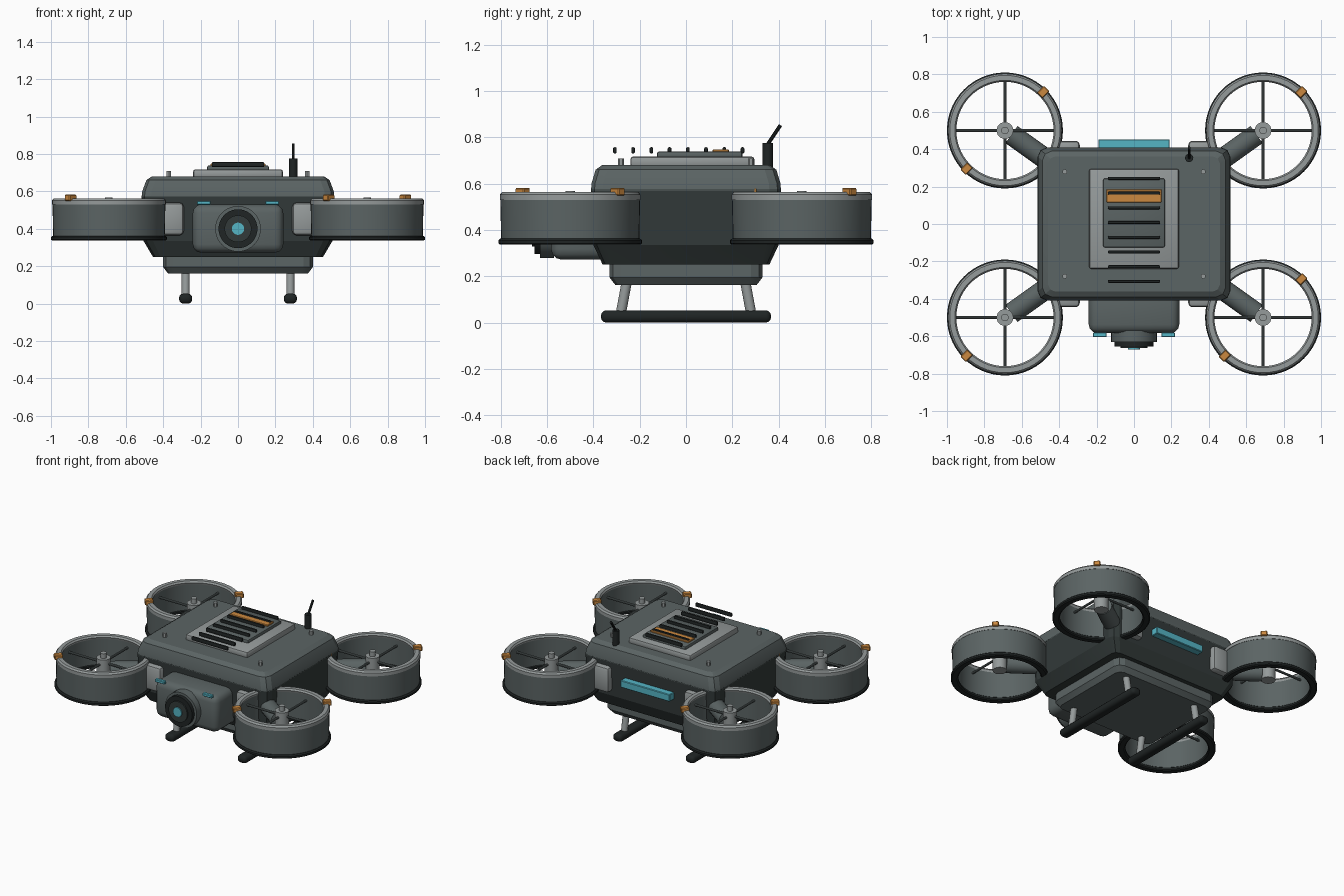
import bpy, bmesh, math
from mathutils import Vector, Matrix

if "Cube" in bpy.data.objects:
    bpy.data.objects.remove(bpy.data.objects["Cube"])

def material(name, rgb):
    m = bpy.data.materials.new(name)
    m.diffuse_color = (*rgb, 1)
    m.use_nodes = True
    m.node_tree.nodes["Principled BSDF"].inputs["Base Color"].default_value = m.diffuse_color
    return m

MID = material("slate grey", (.105, .128, .128))
LIGHT = material("light grey", (.30, .325, .325))
DARK = material("charcoal", (.032, .042, .041))
BLACK = material("near black", (.014, .018, .018))
ORANGE = material("orange", (.60, .25, .05))
CYAN = material("cyan", (.09, .46, .56))

def finish(name, bm, mat, angle=30):
    bmesh.ops.recalc_face_normals(bm, faces=bm.faces[:])
    me = bpy.data.meshes.new(name)
    bm.to_mesh(me)
    bm.free()
    me.materials.append(mat)
    me.shade_smooth()
    me.set_sharp_from_angle(angle=math.radians(angle))
    ob = bpy.data.objects.new(name, me)
    bpy.context.collection.objects.link(ob)
    return ob

def box(name, lo, hi, mat, bevel=0, segs=2, rot=0):
    lo, hi = Vector(lo), Vector(hi)
    bm = bmesh.new()
    bmesh.ops.create_cube(bm, size=1)
    bmesh.ops.scale(bm, vec=hi - lo, verts=bm.verts[:])
    if bevel:
        bmesh.ops.bevel(bm, geom=bm.edges[:], offset=bevel, segments=segs,
                        profile=.5, affect='EDGES')
    bmesh.ops.transform(bm, matrix=Matrix.Translation((lo + hi) / 2) @ Matrix.Rotation(rot, 4, 'Z'),
                        verts=bm.verts[:])
    return finish(name, bm, mat)

def rod(name, a, b, r, mat, n=20, r2=None):
    a, b = Vector(a), Vector(b)
    d = b - a
    bm = bmesh.new()
    bmesh.ops.create_cone(bm, cap_ends=True, segments=n, radius1=r,
                          radius2=r if r2 is None else r2, depth=d.length)
    q = d.to_track_quat('Z', 'Y').to_matrix().to_4x4()
    bmesh.ops.transform(bm, matrix=Matrix.Translation((a + b) / 2) @ q, verts=bm.verts[:])
    return finish(name, bm, mat)

def lathe(name, profile, x, y, mat, n=56):
    bm = bmesh.new()
    rings = []
    for i in range(n):
        t = 2 * math.pi * i / n
        rings.append([bm.verts.new((x + r * math.cos(t), y + r * math.sin(t), z)) for r, z in profile])
    k = len(profile)
    for i in range(n):
        p, q = rings[i], rings[(i + 1) % n]
        for j in range(k):
            bm.faces.new((p[j], q[j], q[(j + 1) % k], p[(j + 1) % k]))
    return finish(name, bm, mat)

def loft(name, sections, mat):
    # stacked rectangles with cut corners: half x, half y, corner, z
    bm = bmesh.new()
    rings = []
    for hx, hy, c, z in sections:
        k = c * .3
        quad = [(hx, hy - c), (hx - k, hy - k), (hx - c, hy)]
        pts = quad + [(-x, y) for x, y in quad[::-1]]
        pts += [(-x, -y) for x, y in pts]
        rings.append([bm.verts.new((x, y, z)) for x, y in pts])
    for p, q in zip(rings, rings[1:]):
        for j in range(len(p)):
            m = (j + 1) % len(p)
            bm.faces.new((p[j], p[m], q[m], q[j]))
    bm.faces.new(rings[0][::-1])
    bm.faces.new(rings[-1])
    return finish(name, bm, mat, 20)

# fuselage: hull, lid and belly
loft("hull", [(.455, .36, .04, .25), (.505, .40, .05, .335), (.515, .41, .05, .575)], DARK)
loft("lid", [(.515, .41, .05, .57), (.512, .408, .05, .60), (.49, .39, .05, .66), (.46, .362, .04, .68)], MID)
loft("belly", [(.375, .305, .04, .162), (.40, .33, .05, .195), (.40, .33, .05, .26)], MID)

# top plate, vent panel, slats and orange tag
box("top_plate", (-.24, -.24, .67), (.24, .295, .717), LIGHT, .012)
box("vent_panel", (-.165, -.125, .71), (.165, .243, .738), MID, .008)
for i in range(8):
    y = -.307 + i * .0787
    box("vent_slat", (-.14, y - .008, .73), (.14, y + .008, .757), BLACK, .006)
box("orange_tag", (-.147, .115, .735), (.147, .185, .748), ORANGE, .003, 1)
for x in (-.37, .37):
    for y in (-.28, .28):
        rod("lid_bolt", (x, y, .68), (x, y, .708), .013, LIGHT, 12)

# antenna
rod("antenna_base", (.295, .353, .67), (.295, .353, .775), .022, BLACK)
rod("antenna_rod", (.295, .353, .77), (.295, .408, .852), .008, BLACK, 10)

# nose pod and camera
box("nose_pod", (-.242, -.583, .272), (.242, -.33, .53), MID, .045, 3)
rod("lens_housing", (0, -.57, .40), (0, -.63, .40), .122, MID, 40)
rod("lens_barrel", (0, -.62, .40), (0, -.655, .40), .104, BLACK, 40)
rod("lens_ring", (0, -.65, .40), (0, -.664, .40), .072, DARK, 32)
rod("lens_glass", (0, -.66, .40), (0, -.672, .40), .033, CYAN, 20)
for s in (-1, 1):
    box("nose_light", (s * .183 - .037, -.605, .528), (s * .183 + .037, -.58, .549), CYAN, .004, 1)
box("rear_light_bar", (-.19, .40, .44), (.19, .453, .49), CYAN, .004, 1)

for sx in (-1, 1):
    # skid and its struts
    box("skid", (sx * .28 - .035, -.367, .003 - .003), (sx * .28 + .035, .367, .053), BLACK, .022, 3)
    for sy in (-1, 1):
        rod("skid_strut", (sx * .28, sy * .283, .03), (sx * .28, sy * .255, .18), .022, LIGHT, 16)

        # corner lugs and arms
        box("corner_lug", (sx * .36 - .07, sy * .40 - .045, .365), (sx * .36 + .07, sy * .40 + .045, .54),
            LIGHT, .022, 2)
        cx, cy = sx * .69, sy * .5
        rod("arm", (sx * .42, sy * .31, .45), (sx * .655, sy * .478, .45), .056, MID, 20)

        # duct wall, lip and lower ring
        lathe("duct_wall", [(.268, .355), (.298, .355), (.302, .54), (.265, .54)], cx, cy, MID)
        lathe("duct_lip", [(.268, .53), (.304, .53), (.304, .552), (.295, .563), (.268, .563), (.26, .552)],
              cx, cy, LIGHT)
        lathe("duct_lower_ring", [(.27, .336), (.302, .336), (.31, .342), (.31, .355), (.302, .362),
                                  (.27, .362), (.262, .355), (.262, .342)], cx, cy, BLACK)

        # motor and spokes
        rod("motor", (cx, cy, .40), (cx, cy, .535), .045, LIGHT, 24)
        rod("motor_cap", (cx, cy, .535), (cx, cy, .568), .02, LIGHT, 16)
        rod("spoke", (cx - .275, cy, .50), (cx + .275, cy, .50), .008, MID, 10)
        rod("spoke", (cx, cy - .275, .50), (cx, cy + .275, .50), .008, MID, 10)

        # orange clips on the lip
        for s in (-1, 1):
            px, py = cx + s * .205, cy + s * .205
            box("duct_clip", (px - .027, py - .021, .548), (px + .027, py + .021, .582), ORANGE, .005, 1,
                math.radians(45))
